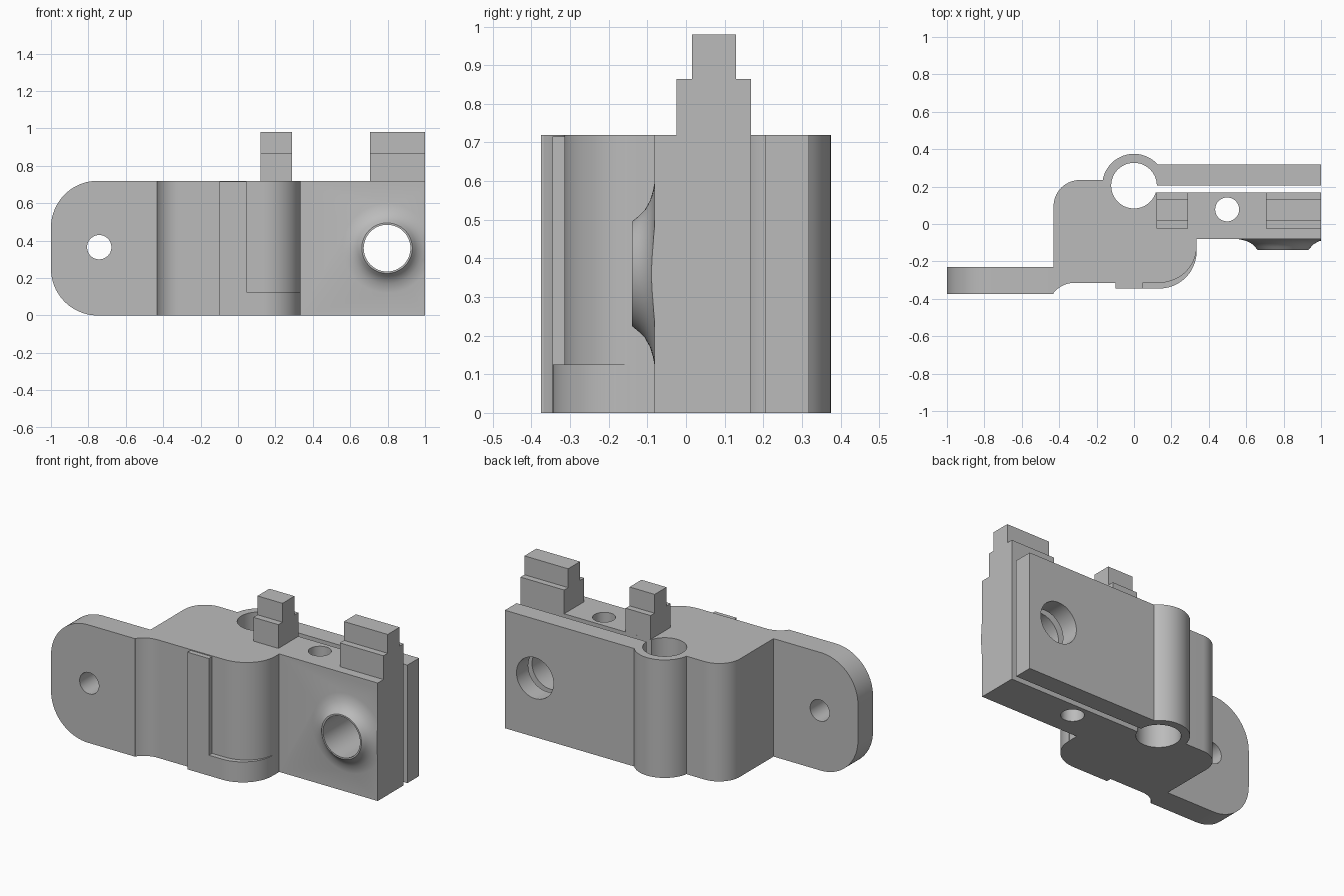
import bpy, bmesh, math

if "Cube" in bpy.data.objects:
    bpy.data.objects.remove(bpy.data.objects["Cube"])

H = 0.72  # body height

steel = bpy.data.materials.new("plain grey")
steel.diffuse_color = (0.5, 0.5, 0.5, 1)
steel.use_nodes = True
steel.node_tree.nodes["Principled BSDF"].inputs["Base Color"].default_value = steel.diffuse_color


def arc(cx, cy, r, a0, a1, n=16, ry=None):
    """Points along an arc, angles in degrees."""
    pts = []
    for i in range(n + 1):
        a = math.radians(a0 + (a1 - a0) * i / n)
        pts.append((cx + r * math.cos(a), cy + (ry or r) * math.sin(a)))
    return pts


def loft(name, rings):
    """Solid skinned through rings of equal length, capped at both ends."""
    bm = bmesh.new()
    loops = [[bm.verts.new(p) for p in ring] for ring in rings]
    n = len(loops[0])
    for lo, hi in zip(loops, loops[1:]):
        for i in range(n):
            j = (i + 1) % n
            bm.faces.new((lo[i], lo[j], hi[j], hi[i]))
    bm.faces.new(loops[0])
    bm.faces.new(loops[-1])
    bmesh.ops.recalc_face_normals(bm, faces=bm.faces)
    me = bpy.data.meshes.new(name)
    bm.to_mesh(me)
    bm.free()
    me.materials.append(steel)
    ob = bpy.data.objects.new(name, me)
    bpy.context.collection.objects.link(ob)
    return ob


def prism(name, pts, lo, hi, axis):
    """Extrude a 2D profile along x, y or z."""
    place = {"x": lambda a, b, d: (d, a, b),
             "y": lambda a, b, d: (a, d, b),
             "z": lambda a, b, d: (a, b, d)}[axis]
    return loft(name, [[place(a, b, d) for a, b in pts] for d in (lo, hi)])


def combine(target, other, operation):
    """Apply a boolean and discard the second solid."""
    mod = target.modifiers.new("bool", "BOOLEAN")
    mod.operation, mod.solver, mod.object = operation, "EXACT", other
    bpy.context.view_layer.objects.active = target
    bpy.ops.object.modifier_apply(modifier=mod.name)
    bpy.data.objects.remove(other, do_unlink=True)


# Plan outline: mounting tab, rounded block, split clamp with its bore
outline = [(-1.05, -0.375), (-0.432, -0.375)]
outline += arc(-0.32, -0.455, 0.14, 142, 90, 10)
outline += arc(0.13, -0.12, 0.205, -90, 0, 20, ry=0.195)
outline += [(0.335, -0.081), (1.05, -0.081), (1.05, 0.168)]
outline += arc(0, 0.205, 0.122, -17.6, -360, 64)
outline += [(1.05, 0.205), (1.05, 0.318)]
outline += arc(0, 0.205, 0.17, 41.7, 170, 28)
outline += arc(-0.29, 0.095, 0.14, 90, 180, 18)
outline += [(-0.43, -0.23), (-1.05, -0.23)]
body = prism("clamp_body", outline, -0.05, H + 0.05, "z")

# Raised front strip and low pad wrapping round the corner
strip = [(-0.1, -0.345), (0.045, -0.345), (0.045, -0.25), (-0.1, -0.25)]
combine(body, prism("front_strip", strip, -0.05, 0.715, "z"), "UNION")
pad = [(0.0, -0.345)] + arc(0.135, -0.145, 0.2, -90, 0, 20)
pad += [(0.2, -0.145), (0.0, -0.25)]
combine(body, prism("front_pad", pad, -0.05, 0.125, "z"), "UNION")

# Flared boss on the front jaw
flare = [(0.135, -0.14), (0.15, -0.122), (0.165, -0.107), (0.19, -0.093),
         (0.215, -0.0855), (0.245, -0.08), (0.245, -0.03)]
boss = loft("screw_boss", [[(x, y, z) for x, z in arc(0.797, 0.36, r, 0, 354.375, 63)]
                           for r, y in flare])
combine(body, boss, "UNION")

# Trim everything to the front silhouette with the rounded tab end
shape = [(1, 0), (1, H)] + arc(-0.75, H - 0.25, 0.25, 90, 180, 20)
shape += arc(-0.75, 0.25, 0.25, 180, 270, 20)
combine(body, prism("silhouette", shape, -0.6, 0.6, "y"), "INTERSECT")


# Holes: tab, clamp screw, vertical pin
def hole(a, b, r, axis):
    circle = arc(a, b, r, 0, 352.5, 47)
    combine(body, prism("hole_cutter", circle, -1, 1, axis), "DIFFERENCE")


hole(-0.742, 0.365, 0.065, "y")
hole(0.797, 0.36, 0.125, "y")
hole(0.498, 0.078, 0.064, "z")

# Stepped posts on top of the front jaw
step = [(-0.025, H), (0.168, H), (0.168, 0.865), (0.13, 0.865),
        (0.13, 0.98), (0.015, 0.98), (0.015, 0.865), (-0.025, 0.865)]
for x0, x1 in ((0.121, 0.29), (0.705, 1.0)):
    combine(body, prism("stepped_post", step, x0, x1, "x"), "UNION")

# Smooth the curved walls, keep the edges crisp
bpy.ops.object.select_all(action="DESELECT")
body.select_set(True)
bpy.context.view_layer.objects.active = body
bpy.ops.object.shade_smooth_by_angle(angle=math.radians(25))
